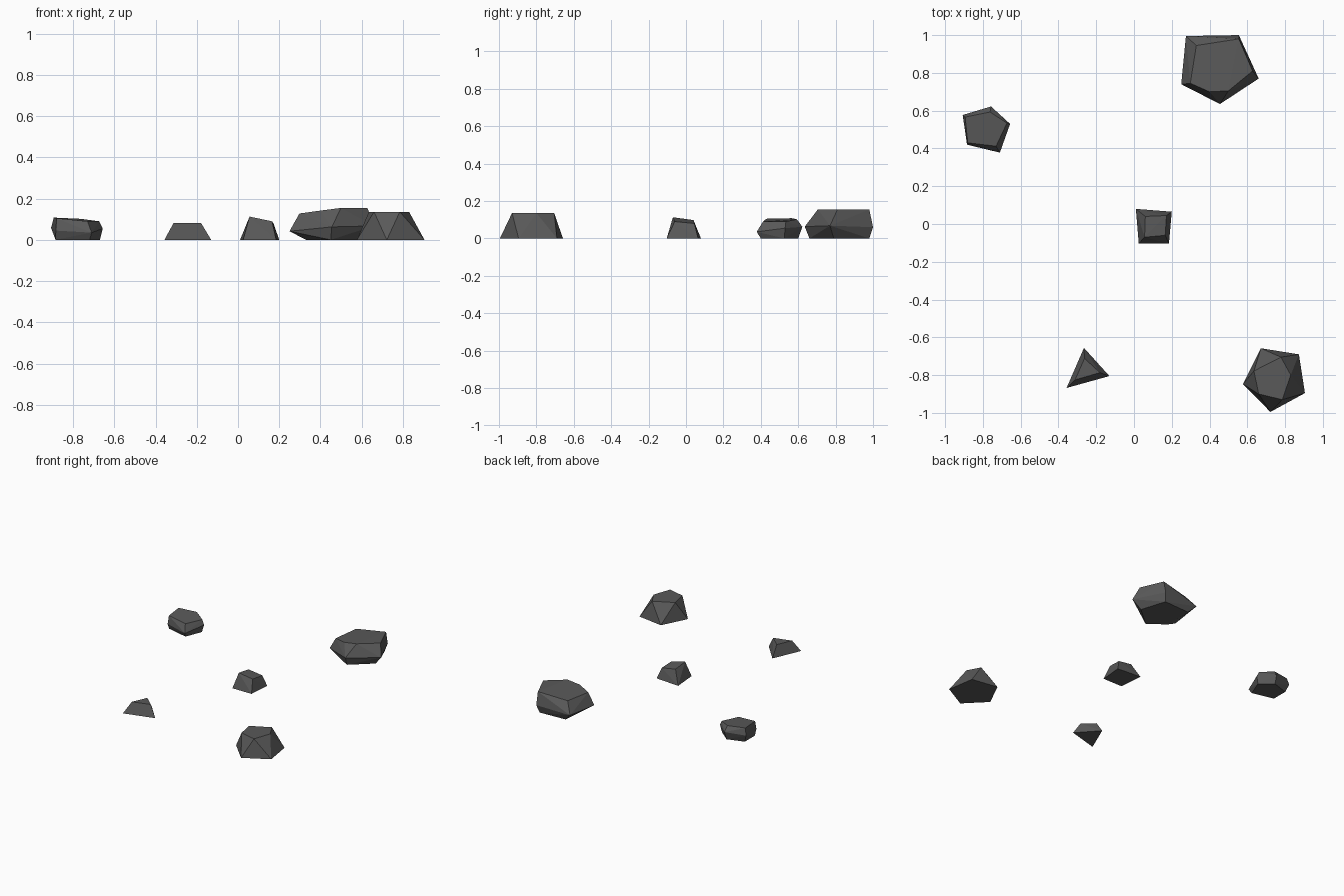
import bpy, bmesh

# One flat stone colour
stone = bpy.data.materials.new("dark_stone_grey")
stone.diffuse_color = (0.1, 0.1, 0.1, 1)


def rock(name, *rings):
    """Faceted rock: convex hull around stacked rings of corner points."""
    bm = bmesh.new()
    for ring in rings:
        for p in ring:
            bm.verts.new(p)
    hull = bmesh.ops.convex_hull(bm, input=bm.verts[:])
    loose = [v for v in bm.verts if not v.link_faces]
    bmesh.ops.delete(bm, geom=loose, context='VERTS')
    bmesh.ops.dissolve_limit(bm, angle_limit=0.06, verts=bm.verts[:], edges=bm.edges[:])
    bmesh.ops.recalc_face_normals(bm, faces=bm.faces[:])
    me = bpy.data.meshes.new(name)
    bm.to_mesh(me)
    bm.free()
    me.materials.append(stone)
    bpy.context.collection.objects.link(bpy.data.objects.new(name, me))


def flat(z, *pts):
    """Ring of points at one height."""
    return [(x, y, z) for x, y in pts]


# Large slab: bottom, bulging waist, sloped top
rock("large_rock",
     flat(0, (.33, .75), (.45, .66), (.60, .79), (.54, .98), (.33, .97)),
     [(.25, .74, .042), (.455, .635, .063), (.66, .77, .068), (.555, 1.0, .06), (.275, .995, .055)],
     [(.33, .945, .132), (.555, .98, .155), (.628, .81, .155),
      (.50, .705, .155), (.40, .70, .142), (.298, .745, .128)])

# Small slab
rock("left_rock",
     flat(0, (-.885, .44), (-.72, .40), (-.67, .525), (-.76, .60), (-.885, .56)),
     [(-.884, .42, .045), (-.71, .378, .035), (-.656, .53, .055), (-.757, .622, .062), (-.907, .577, .058)],
     [(-.88, .43, .105), (-.73, .412, .09), (-.673, .534, .09), (-.762, .593, .102), (-.894, .566, .108)])

# Four-sided block with tilted top
rock("centre_rock",
     flat(0, (.01, .08), (.2, .065), (.185, -.103), (.025, -.103)),
     [(.06, .04, .098), (.172, .045, .08), (.165, -.06, .09), (.056, -.07, .113)])

# Three-sided chip
rock("small_chip",
     flat(0, (-.265, -.656), (-.13, -.805), (-.357, -.868)),
     flat(.083, (-.262, -.712), (-.18, -.787), (-.312, -.825)))

# Five-sided antiprism boulder
rock("front_rock",
     flat(0, (.672, -.658), (.873, -.69), (.905, -.895), (.722, -.995), (.577, -.847)),
     flat(.136, (.778, -.705), (.83, -.80), (.785, -.93), (.66, -.90), (.635, -.778)))
